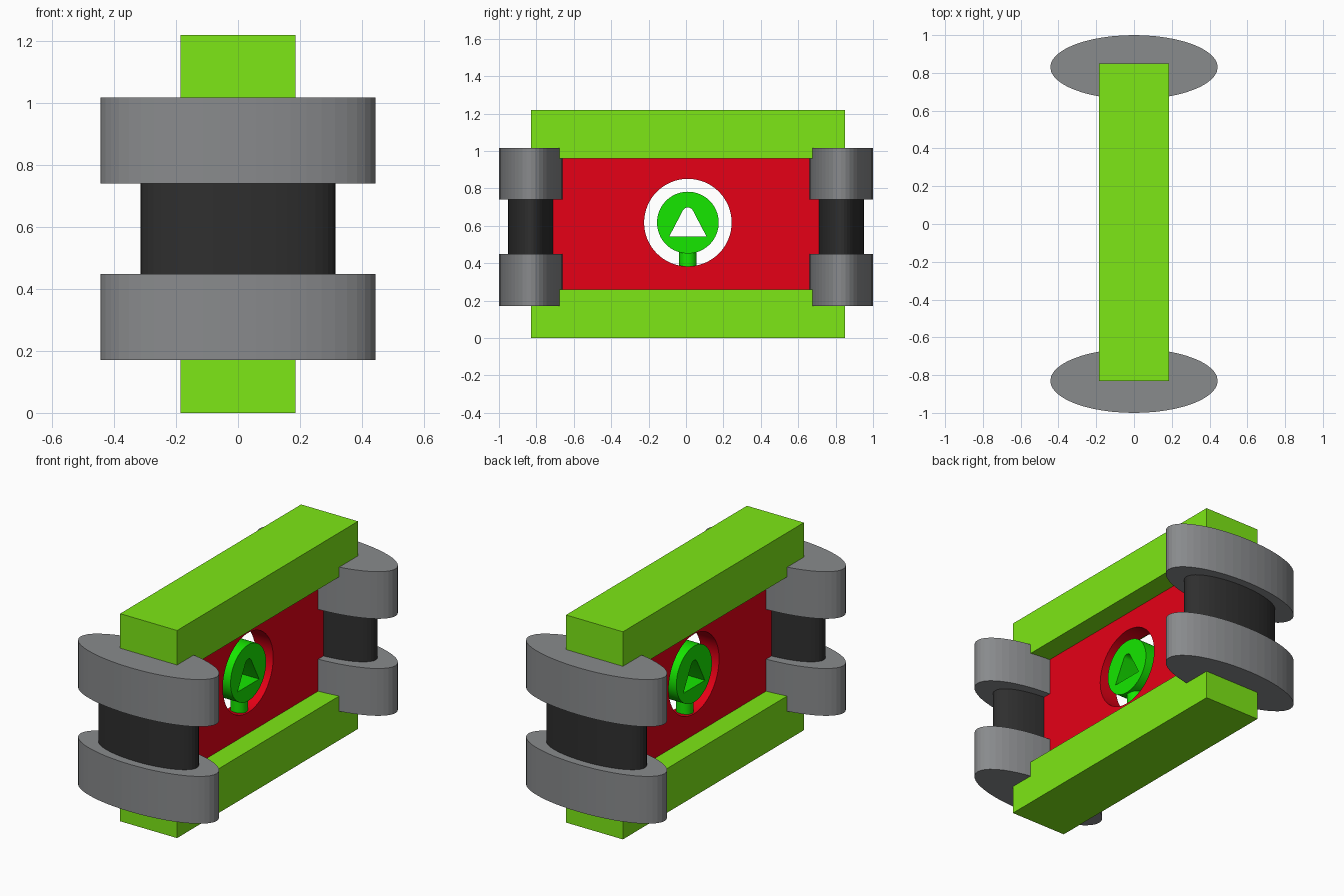
import bpy
from math import sin, cos, pi, radians

old = bpy.data.objects.get("Cube")
if old:
    bpy.data.objects.remove(old, do_unlink=True)


def material(name, r, g, b):
    m = bpy.data.materials.new(name)
    m.diffuse_color = (r, g, b, 1)
    m.use_nodes = True
    m.node_tree.nodes["Principled BSDF"].inputs["Base Color"].default_value = (r, g, b, 1)
    return m


lime = material("lime green", 0.21, 0.82, 0.008)
red = material("red", 0.79, 0.0, 0.008)
green = material("bright green", 0.008, 0.82, 0.0)
grey = material("mid grey", 0.25, 0.257, 0.265)
black = material("charcoal", 0.028, 0.028, 0.028)


def finish(name, mat):
    ob = bpy.context.object
    ob.name = name
    ob.data.materials.clear()
    ob.data.materials.append(mat)
    return ob


def box(name, size, loc, mat):
    bpy.ops.mesh.primitive_cube_add(size=1, location=loc)
    ob = finish(name, mat)
    ob.scale = size


def drum(name, rx, ry, y, z0, z1, mat):
    """Upright elliptical cylinder between two heights."""
    bpy.ops.mesh.primitive_cylinder_add(vertices=48, radius=1, depth=1,
                                        location=(0, y, (z0 + z1) / 2))
    ob = finish(name, mat)
    ob.scale = (rx, ry, z1 - z0)


def circle(r, n=64):
    return [(CY + r * cos(2 * pi * i / n), CZ + r * sin(2 * pi * i / n)) for i in range(n)]


def plate(name, outlines, half_thickness, mat):
    """Flat plate in the y-z plane; inner outlines become holes."""
    cu = bpy.data.curves.new(name, "CURVE")
    cu.dimensions = "2D"
    cu.fill_mode = "BOTH"
    cu.extrude = half_thickness
    for pts in outlines:
        sp = cu.splines.new("POLY")
        sp.points.add(len(pts) - 1)
        for p, (y, z) in zip(sp.points, pts):
            p.co = (y, z, 0, 1)
        sp.use_cyclic_u = True
    ob = bpy.data.objects.new(name, cu)
    bpy.context.collection.objects.link(ob)
    ob.rotation_euler = (pi / 2, 0, pi / 2)
    bpy.ops.object.select_all(action="DESELECT")
    ob.select_set(True)
    bpy.context.view_layer.objects.active = ob
    bpy.ops.object.convert(target="MESH")
    finish(name, mat)
    bpy.ops.object.shade_smooth_by_angle(angle=radians(30))


CY, CZ = 0.01, 0.617  # centre of the round window

# Top and bottom beams
box("bottom_beam", (0.37, 1.68, 0.26), (0, 0.01, 0.13), lime)
box("top_beam", (0.37, 1.68, 0.26), (0, 0.01, 1.09), lime)

# End bumpers: two wide elliptical discs around a narrower core
for side, y in (("front", -0.83), ("back", 0.83)):
    drum(side + "_lower_disc", 0.443, 0.17, y, 0.17, 0.448, grey)
    drum(side + "_core", 0.315, 0.122, y, 0.44, 0.75, black)
    drum(side + "_upper_disc", 0.443, 0.17, y, 0.74, 1.017, grey)

# Panel with a round window
panel = [(-0.83, 0.25), (0.83, 0.25), (0.83, 0.96), (-0.83, 0.96)]
plate("panel", [panel, circle(0.234)], 0.058, red)

# Dial with a round-topped triangular opening
tip = [(CY + 0.03 * cos(radians(a)), 0.668 + 0.03 * sin(radians(a))) for a in range(30, 151, 15)]
plate("dial", [circle(0.165), [(CY - 0.1, 0.542), (CY + 0.1, 0.542)] + tip], 0.06, green)

# Stem holding the dial
bpy.ops.mesh.primitive_cylinder_add(vertices=32, radius=0.047, depth=0.12, location=(0, CY, 0.44))
finish("dial_stem", green)
bpy.ops.object.shade_smooth_by_angle(angle=radians(30))
